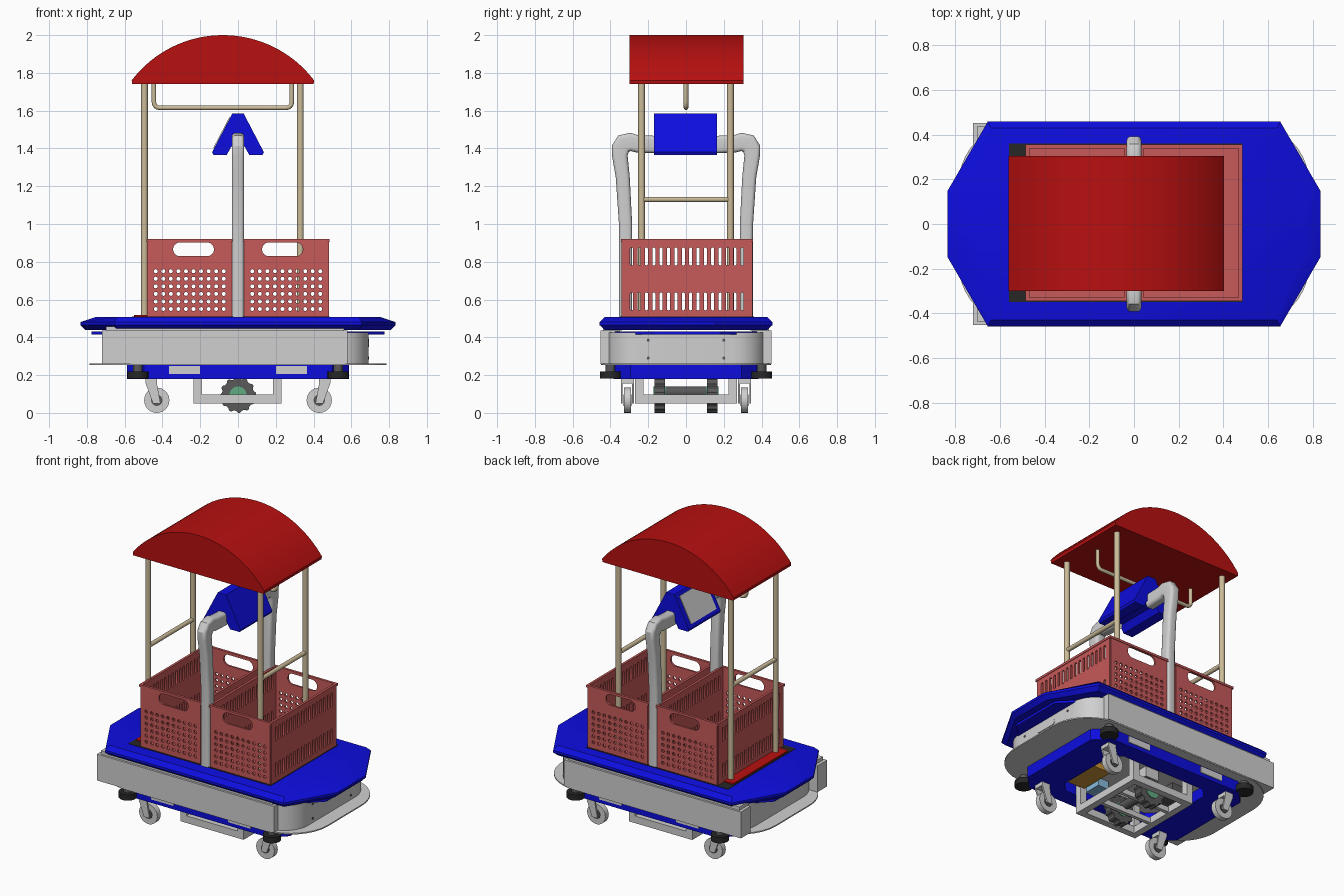
import bpy, bmesh
from math import sin, cos, pi, radians, asin
from mathutils import Matrix, Vector

cube = bpy.data.objects.get("Cube")
if cube:
    bpy.data.objects.remove(cube, do_unlink=True)


def material(name, *rgb):
    m = bpy.data.materials.new(name)
    m.use_nodes = True
    m.diffuse_color = (*rgb, 1)
    m.node_tree.nodes["Principled BSDF"].inputs["Base Color"].default_value = (*rgb, 1)
    return m


RED = material("canopy red", .48, .005, .005)
BLUE = material("deep blue", .004, .004, .74)
GREY = material("light grey", .63, .63, .63)
TAN = material("tan", .6, .5, .32)
CRATE = material("crate red", .57, .1, .1)
BLACK = material("black", .02, .02, .02)
RUBBER = material("dark grey", .1, .1, .1)
GREEN = material("hub green", .12, .4, .22)
GOLD = material("gold", .6, .3, .04)
SKY = material("pale blue", .25, .5, .72)

# Local (u, v, w) axes for each extrusion direction
X, Y, Z = Vector((1, 0, 0)), Vector((0, 1, 0)), Vector((0, 0, 1))
AXES = {"x": (Y, Z, X), "y": (X, Z, -Y), "z": (X, Y, Z)}


def frame(axis, w=0):
    u, v, n = AXES[axis]
    m = Matrix((u, v, n)).transposed().to_4x4()
    m.translation = {"x": X, "y": Y, "z": Z}[axis] * w
    return m


def finish(name, me, mat):
    me.materials.clear()
    me.materials.append(mat)
    me.shade_smooth()
    me.set_sharp_from_angle(angle=radians(30))
    ob = bpy.data.objects.new(name, me)
    bpy.context.collection.objects.link(ob)
    return ob


def slab(name, loops, axis, lo, hi, mat):
    """Extrude an outline (first loop) with holes (other loops) along an axis."""
    cu = bpy.data.curves.new(name, "CURVE")
    cu.dimensions, cu.fill_mode, cu.extrude = "2D", "BOTH", (hi - lo) / 2
    for loop in loops:
        s = cu.splines.new("POLY")
        s.points.add(len(loop) - 1)
        for p, (u, v) in zip(s.points, loop):
            p.co = (u, v, 0, 1)
        s.use_cyclic_u, s.use_smooth = True, False
    tmp = bpy.data.objects.new(name, cu)
    bpy.context.collection.objects.link(tmp)
    deps = bpy.context.evaluated_depsgraph_get()
    me = bpy.data.meshes.new_from_object(tmp.evaluated_get(deps))
    bpy.data.objects.remove(tmp, do_unlink=True)
    me.transform(frame(axis, (lo + hi) / 2))
    return finish(name, me, mat)


def loft(name, rings, mat, m=Matrix()):
    bm = bmesh.new()
    vs = [[bm.verts.new(m @ Vector(p)) for p in r] for r in rings]
    n = len(vs[0])
    for a, b in zip(vs, vs[1:]):
        for i in range(n):
            j = (i + 1) % n
            bm.faces.new((a[i], a[j], b[j], b[i]))
    bm.faces.new(vs[0][::-1])
    bm.faces.new(vs[-1])
    bmesh.ops.recalc_face_normals(bm, faces=bm.faces)
    me = bpy.data.meshes.new(name)
    bm.to_mesh(me)
    bm.free()
    return finish(name, me, mat)


def rect(u0, u1, v0, v1):
    return [(u0, v0), (u1, v0), (u1, v1), (u0, v1)]


def rrect(cu, cv, a, b, r, n=4):
    """Rectangle of half sizes a, b with corners rounded (n=1 chamfers them)."""
    pts = []
    for k, (su, sv) in enumerate(((1, 1), (-1, 1), (-1, -1), (1, -1))):
        for i in range(n + 1):
            t = pi / 2 * (k + i / n)
            pts.append((cu + su * (a - r) + r * cos(t), cv + sv * (b - r) + r * sin(t)))
    return pts


def circle(u, v, r, n=24):
    return [(u + r * cos(2 * pi * i / n), v + r * sin(2 * pi * i / n)) for i in range(n)]


def disc(name, axis, u, v, r, lo, hi, mat):
    return slab(name, [circle(u, v, r)], axis, lo, hi, mat)


def box(name, x0, x1, y0, y1, z0, z1, mat):
    return slab(name, [rect(x0, x1, y0, y1)], "z", z0, z1, mat)


def sweep(name, path, sizes, half_w, round_r, axis, w, mat):
    """Sweep a rounded section along a path lying in one plane."""
    rings = []
    for i, p in enumerate(path):
        a, b = Vector(path[max(i - 1, 0)]), Vector(path[min(i + 1, len(path) - 1)])
        t = (b - a).normalized()
        rings.append([(p[0] - t.y * s, p[1] + t.x * s, h)
                      for s, h in rrect(0, 0, sizes[i], half_w, round_r)])
    return loft(name, rings, mat, frame(axis, w))


# Canopy: solid arched roof
arc_r, half = .606, .483
lim = asin(half / arc_r)
arch = [(-.08 + arc_r * sin(lim - 2 * lim * i / 32), 2 - arc_r + arc_r * cos(lim - 2 * lim * i / 32))
        for i in range(33)]
slab("canopy", [[(-.56, 1.74), (.4, 1.74)] + arch], "y", -.3, .305, RED)

# Poles, cross rails and hanging rail
for x in (-.495, .33):
    for y in (-.235, .235):
        disc("canopy_pole", "z", x, y, .018, .5, 1.75, TAN)
    disc("cross_rail", "y", x, 1.13, .014, -.235, .235, TAN)
bend = [(-.415 - .03 * sin(t * pi / 8), 1.645 - .03 * cos(t * pi / 8)) for t in range(4, -1, -1)]
rail = [(-.445, 1.75)] + bend
rail += [(-.16 - u, v) for u, v in reversed(rail)]
sweep("hanging_rail", rail, [.012] * len(rail), .012, .0119, "y", 0, TAN)

# Display: blue wedge with a notch under it and a grey screen
wedge = [(.03, 1.585), (.137, 1.38), (.13, 1.365), (.06, 1.365), (.035, 1.41)]
slab("display_housing", [wedge + [(-u, v) for u, v in reversed(wedge)]], "y", -.17, .165, BLUE)
top, low, out = Vector((-.03, 1.585)), Vector((-.137, 1.38)), Vector((-.89, .46))
a, b = top.lerp(low, .1), top.lerp(low, .9)
slab("screen", [[a, b, b + out * .005, a + out * .005]], "y", -.135, .13, GREY)

# Bent display posts, rising between the crates
post = [(.32, .5), (.32, 1), (.335, 1.25), (.35, 1.36), (.347, 1.4), (.33, 1.425), (.295, 1.435), (.26, 1.425), (.15, 1.42)]
for s in (-1, 1):
    sweep("display_post", [(s * y, z) for y, z in post],
          [.035, .035, .037, .041, .048, .052, .048, .046, .046], .033, .02, "x", 0, GREY)

# Crates: perforated long walls with hand slots, slotted end walls
T = .012
for x0, x1 in ((-.475, -.036), (.036, .475)):
    mid = (x0 + x1) / 2
    holes = [circle(mid + (c - 4.5) * .04, .55 + r * .04, .011, 8) for c in range(10) for r in range(6)]
    grip = rrect(mid + (.02 if mid > 0 else -.02) * -1, .866, .108, .036, .035, 6)
    side = [rect(x0, x1, .505, .92), grip] + holes
    for y in (-.335, .345):
        slab("crate_side", side, "y", y - T / 2, y + T / 2, CRATE)
    slots = [rrect(.005 + (i - 7.5) * .039, z, .008, .047, .006, 2) for i in range(16) for z in (.59, .828)]
    end = [rect(-.335, .345, .505, .92)] + slots
    for x in (x0, x1):
        slab("crate_end", end, "x", x - T / 2, x + T / 2, CRATE)
    box("crate_floor", x0, x1, -.335, .345, .508, .52, CRATE)
    slab("crate_rim", [rect(x0 - .01, x1 + .01, -.345, .355), rect(x0 + .006, x1 - .006, -.329, .339)],
         "z", .905, .92, CRATE)

# Deck: bevelled octagon with a thin shelf beneath
def octagon(xe, ye, xs, ys, z):
    q = [(xe, ye), (xs, ys)]
    q += [(-u, v) for u, v in reversed(q)]
    return [(u, v, z) for u, v in q + [(-u, -v) for u, v in q]]


loft("deck", [octagon(.81, .145, .64, .43, .44), octagon(.835, .148, .655, .458, .465),
              octagon(.835, .148, .655, .458, .48), octagon(.755, .14, .64, .43, .507)], BLUE)
slab("under_shelf", [rrect(0, 0, .775, .4, .22, 1)], "z", .415, .432, BLUE)
slab("pole_base_plate", [rrect(-.512, 0, .038, .29, .015)], "z", .5, .517, RED)
slab("crate_seat", [rect(-.56, .485, -.35, .36)], "z", .5, .509, BLACK)

# Body: rounded core, long side panels and thin bumper plate
slab("body", [rrect(0, 0, .69, .42, .17, 8)], "z", .26, .425, GREY)
for y0, y1 in ((-.452, -.35), (.35, .452)):
    box("side_panel", -.72, .58, y0, y1, .26, .435, GREY)
    box("panel_lip", -.7, .56, y0 * .97, y1 * .97, .435, .458, GREY)
slab("bumper_plate", [rrect(0, 0, .785, .45, .27, 10)], "z", .253, .261, GREY)
slab("end_slot", [rrect(0, .368, .08, .018, .017)], "x", .688, .693, GREY)
for y in (-.2, .2):
    for z in (.29, .385):
        disc("end_screw", "x", y, z, .008, .688, .693, RUBBER)

# Blue chassis ring with cover plates and levelling feet
slab("chassis", [rrect(0, 0, .588, .385, .09, 1), rrect(0, 0, .37, .27, .06, 1)], "z", .18, .253, BLUE)
for sx in (-1, 1):
    for sy in (-1, 1):
        u0, u1 = sorted((sx * .2, sx * .365))
        box("cover_plate", u0, u1, sy * .386 - .004, sy * .386 + .004, .205, .247, GREY)
        disc("foot", "z", sx * .53, sy * .4, .055, .182, .22, BLACK)
        disc("foot_stem", "z", sx * .53, sy * .4, .025, .21, .257, RUBBER)

# Swivel casters
        x, y = sx * .43, sy * .31
        disc("caster_wheel", "y", x, .067, .067, y - .018, y + .018, GREY)
        disc("caster_hub", "y", x, .067, .03, y - .022, y + .022, RUBBER)
        fork = [(x - .02, .05), (x + .02, .05), (x + sx * .03 + .03, .16), (x + sx * .03 - .03, .16)]
        for o in (-.03, .03):
            slab("caster_fork", [fork], "y", y + o - .005, y + o + .005, GREY)
        box("caster_crown", x + sx * .03 - .03, x + sx * .03 + .03, y - .035, y + .035, .155, .182, GREY)

# Hanging drive frame
slab("drive_frame", [rect(-.235, .23, -.27, .27), rect(-.19, .185, -.225, .225)], "z", .05, .097, GREY)
for x in (-.2125, .2075):
    for y in (-.2475, .2475):
        box("frame_post", x - .0225, x + .0225, y - .0225, y + .0225, .09, .25, GREY)
for y in (-.085, .085):
    box("frame_bar", -.2, .2, y - .012, y + .012, .055, .09, GREY)

# Drive wheels with lugs, green hubs and axle
for y in (-.14, .14):
    tread = [(r * cos(i * pi / 24), .095 + r * sin(i * pi / 24))
             for i in range(48) for r in (.095 if i % 4 < 2 else .085,)]
    slab("drive_wheel", [tread], "y", y - .028, y + .028, RUBBER)
    disc("drive_hub", "y", 0, .095, .045, y - .033, y + .033, GREEN)
    box("wheel_mount", -.05, .05, y - .03, y + .03, .185, .253, GREY)
disc("axle", "y", 0, .11, .03, -.12, .12, RUBBER)

# Electronics seen through the chassis opening
box("gold_tray", .2, .33, -.23, .02, .215, .253, GOLD)
box("battery", .1, .18, -.24, -.12, .2, .253, SKY)
box("controller", .335, .37, -.2, .1, .21, .253, SKY)
box("motor_driver", -.33, -.2, -.12, .12, .21, .253, RUBBER)
